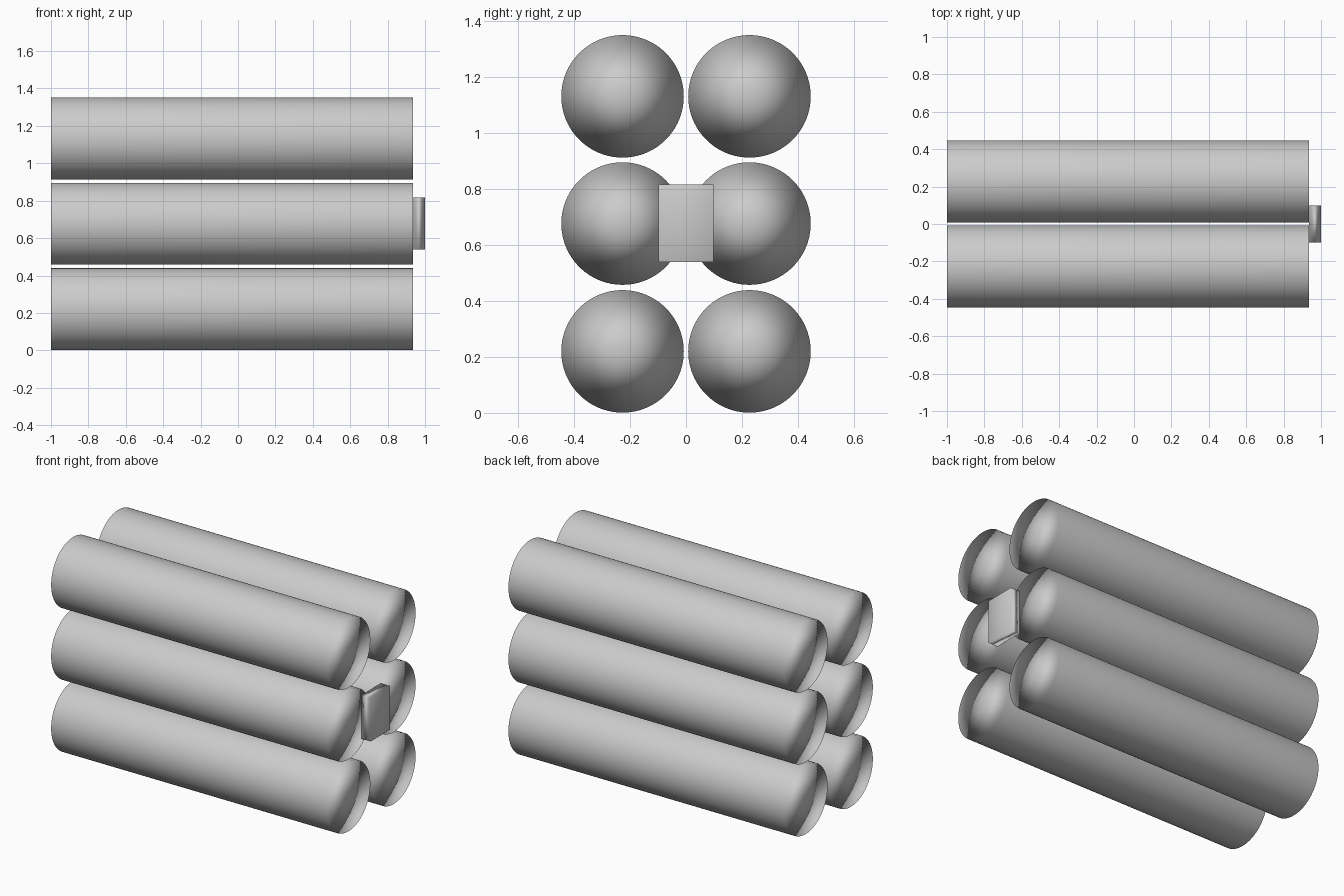
import bpy, bmesh
from math import pi
from mathutils import Matrix

if "Cube" in bpy.data.objects:
    bpy.data.objects.remove(bpy.data.objects["Cube"])

R = 0.219
X0, X1 = -1.0, 0.935


def finish(bm, name):
    for f in bm.faces:
        f.smooth = True
    bmesh.ops.recalc_face_normals(bm, faces=bm.faces[:])
    me = bpy.data.meshes.new(name)
    bm.to_mesh(me)
    bm.free()
    ob = bpy.data.objects.new(name, me)
    bpy.context.collection.objects.link(ob)
    # large faces dominate the shading, caps blend softly at the rim
    mod = ob.modifiers.new("weighted_normals", 'WEIGHTED_NORMAL')
    mod.mode = 'FACE_AREA'
    return ob


def cylinder(name, y, z):
    bm = bmesh.new()
    bmesh.ops.create_cone(bm, cap_ends=True, segments=96,
                          radius1=R, radius2=R, depth=X1 - X0)
    # flat caps fanned from a centre point
    caps = [f for f in bm.faces if len(f.verts) > 4]
    bmesh.ops.poke(bm, faces=caps)
    bm.transform(Matrix.Translation(((X0 + X1) / 2, y, z)) @ Matrix.Rotation(pi / 2, 4, 'Y'))
    return finish(bm, name)


# two columns of three horizontal cylinders
for row, z in enumerate((0.22, 0.677, 1.132)):
    for side, y in (("front", -0.227), ("back", 0.227)):
        cylinder(f"{side}_cylinder_{row + 1}", y, z)

# small end block bridging the middle pair
bm = bmesh.new()
bmesh.ops.create_cube(bm, size=1)
bm.transform(Matrix.Translation(((X1 + 1) / 2, 0, 0.678)) @
             Matrix.Diagonal((1 - X1, 0.197, 0.277, 1)))
finish(bm, "end_block")
